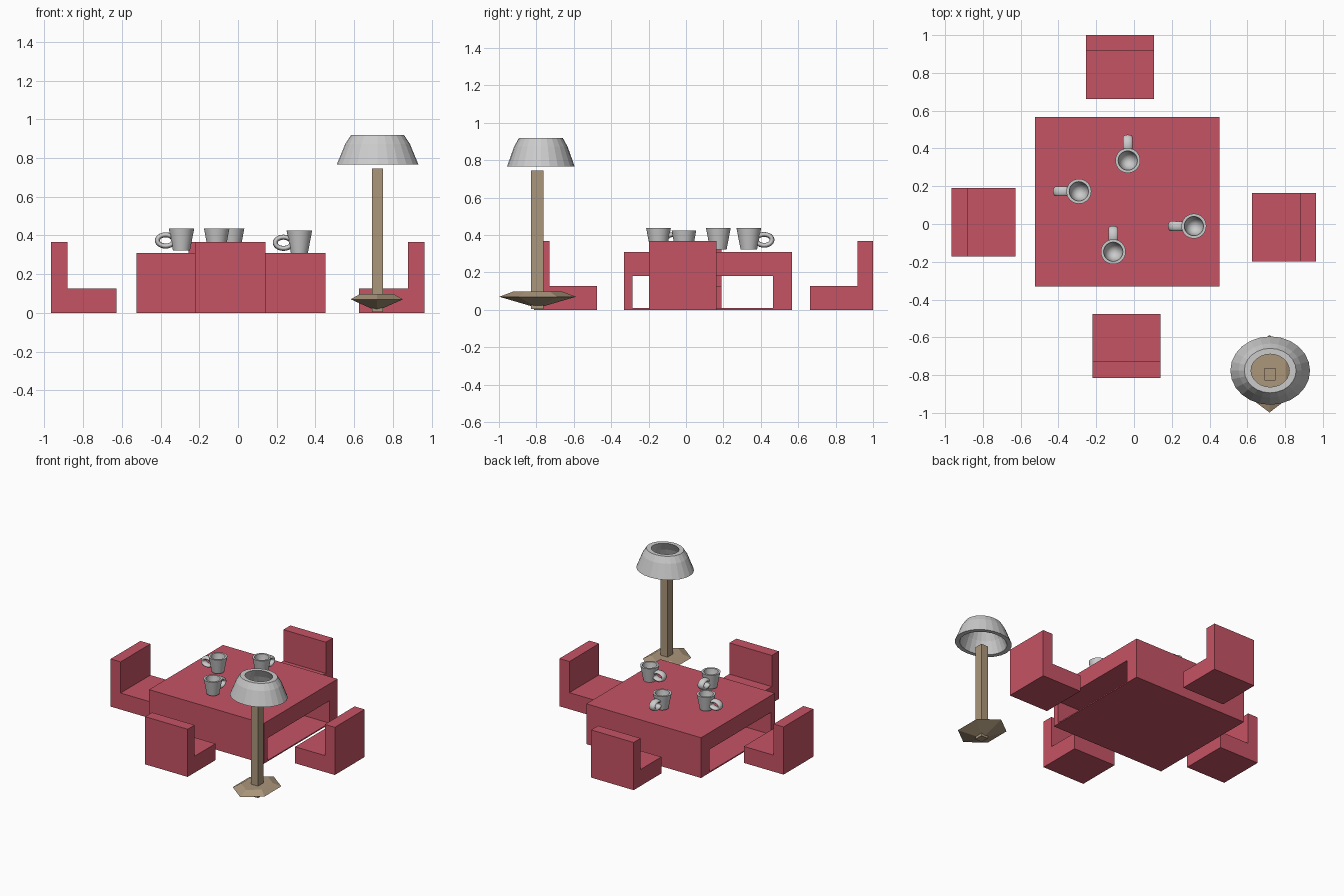
import bpy, bmesh
from math import cos, sin, pi, radians
from mathutils import Matrix

if "Cube" in bpy.data.objects:
    bpy.data.objects.remove(bpy.data.objects["Cube"])


def material(name, color):
    m = bpy.data.materials.new(name)
    m.diffuse_color = (*color, 1)
    m.use_nodes = True
    m.node_tree.nodes["Principled BSDF"].inputs["Base Color"].default_value = m.diffuse_color
    return m


RED = material("red_fabric", (0.565, 0.087, 0.13))
WOOD = material("wood", (0.41, 0.31, 0.2))


def finish(bm, name, mat=None):
    bmesh.ops.recalc_face_normals(bm, faces=bm.faces)
    me = bpy.data.meshes.new(name)
    bm.to_mesh(me)
    bm.free()
    ob = bpy.data.objects.new(name, me)
    bpy.context.collection.objects.link(ob)
    if mat:
        me.materials.append(mat)
    return ob


def skin(bm, rings, wrap):
    """Join equal closed rings of points with quads; wrap joins last to first."""
    rows = [[bm.verts.new(p) for p in r] for r in rings]
    n = len(rows[0])
    pairs = list(zip(rows, rows[1:])) + ([(rows[-1], rows[0])] if wrap else [])
    for a, b in pairs:
        for i in range(n):
            j = (i + 1) % n
            bm.faces.new((a[i], a[j], b[j], b[i]))
    if not wrap:
        bm.faces.new(rows[0])
        bm.faces.new(rows[-1])


def ring(rx, ry, z, n, cx=0, cy=0, start=0):
    return [(cx + rx * cos(start + 2 * pi * i / n),
             cy + ry * sin(start + 2 * pi * i / n), z) for i in range(n)]


def smooth(ob, angle):
    bpy.ops.object.select_all(action='DESELECT')
    ob.select_set(True)
    bpy.context.view_layer.objects.active = ob
    bpy.ops.object.shade_smooth_by_angle(angle=radians(angle))


# table: block with a rectangular tunnel running along x
def rect(x, y0, y1, z0, z1):
    return [(x, y0, z0), (x, y1, z0), (x, y1, z1), (x, y0, z1)]


outer, inner = (-0.332, 0.567, 0, 0.31), (-0.285, 0.465, 0.009, 0.18)
bm = bmesh.new()
skin(bm, [rect(-0.525, *outer), rect(0.452, *outer),
          rect(0.452, *inner), rect(-0.525, *inner)], True)
finish(bm, "table", RED)


# chairs: L profile, the back at the outer (+x) end before turning
def chair(name, x, y, turn):
    prof = [(0, 0), (0.338, 0), (0.338, 0.367), (0.253, 0.367), (0.253, 0.127), (0, 0.127)]
    bm = bmesh.new()
    skin(bm, [[(px, s * 0.181, pz) for px, pz in prof] for s in (-1, 1)], False)
    ob = finish(bm, name, RED)
    ob.location = (x, y, 0)
    ob.rotation_euler.z = radians(turn)


chair("right_chair", 0.626, -0.018, 0)
chair("back_chair", -0.074, 0.663, 90)
chair("left_chair", -0.627, 0.01, 180)
chair("front_chair", -0.04, -0.476, 270)


# mugs: tapered cup with rounded hollow, plus flat oval handle
def mug(name, x, y, z, turn):
    bm = bmesh.new()
    prof = [(0.044, 0), (0.066, 0.115), (0.051, 0.115), (0.046, 0.075),
            (0.036, 0.045), (0.02, 0.03), (0.006, 0.026)]
    skin(bm, [ring(r, r, h, 32) for r, h in prof], False)
    place = Matrix.Translation((x, y, z)) @ Matrix.Rotation(radians(turn), 4, 'Z')
    cup = finish(bm, name + "_cup")
    cup.matrix_world = place
    smooth(cup, 35)

    bm = bmesh.new()
    loops = []
    for i in range(24):
        a = 2 * pi * i / 24
        loops.append([((0.042 + 0.013 * cos(t)) * cos(a) + 0.082,
                       0.026 * sin(t),
                       (0.029 + 0.013 * cos(t)) * sin(a) + 0.052)
                      for t in (2 * pi * k / 12 for k in range(12))])
    skin(bm, loops, True)
    # trim whatever would poke into the hollow
    geom = bm.verts[:] + bm.edges[:] + bm.faces[:]
    bmesh.ops.bisect_plane(bm, geom=geom, plane_co=(0.051, 0, 0.055),
                           plane_no=(-1, 0, 0.19), clear_outer=True)
    handle = finish(bm, name + "_handle")
    handle.matrix_world = place
    smooth(handle, 60)


mug("left_mug", -0.292, 0.173, 0.322, 180)
mug("back_mug", -0.033, 0.336, 0.322, 90)
mug("right_mug", 0.317, -0.011, 0.31, 180)
mug("front_mug", -0.11, -0.147, 0.322, 90)

# lamp base: stretched six-sided gem with its point downwards
bm = bmesh.new()
skin(bm, [ring(0.156 * k, 0.205 * k, z, 6, 0.717, -0.793, pi / 2)
          for k, z in ((0.004, 0.01), (1, 0.07), (0.65, 0.097))], False)
finish(bm, "lamp_base", WOOD)

# lamp pole
bm = bmesh.new()
skin(bm, [[(0.691, -0.828, z), (0.75, -0.828, z), (0.75, -0.762, z), (0.691, -0.762, z)]
          for z in (0.005, 0.745)], False)
finish(bm, "lamp_pole", WOOD)

# lamp shade: thick-walled open oval bowl
bm = bmesh.new()
shade = [(1, 0.766), (0.79, 0.873), (0.65, 0.918),
         (0.48, 0.918), (0.66, 0.855), (0.83, 0.766)]
skin(bm, [ring(0.211 * k, 0.181 * k, z, 24, 0.721, -0.776) for k, z in shade], True)
finish(bm, "lamp_shade")
